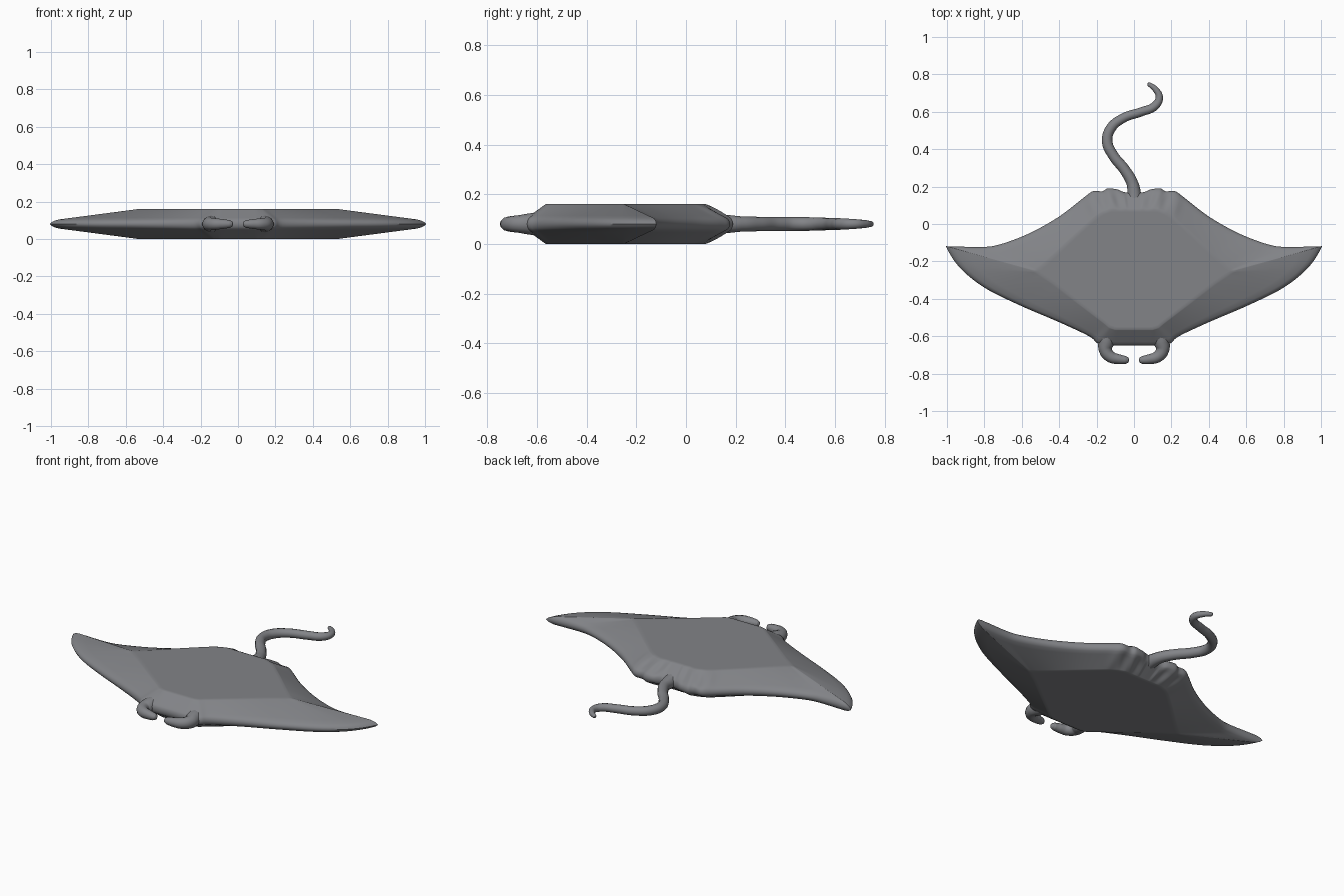
import bpy
import bmesh
import math
from mathutils import Vector

if "Cube" in bpy.data.objects:
    bpy.data.objects.remove(bpy.data.objects["Cube"], do_unlink=True)

MID = 0.08          # height of the middle plane and half the body thickness
EDGE = 0.018        # half thickness of the rounded rim
STEPS = 6           # samples between two outline points

skin = bpy.data.materials.new("slate grey skin")
skin.use_nodes = True
skin.diffuse_color = (0.225, 0.23, 0.245, 1)
shader = skin.node_tree.nodes["Principled BSDF"]
shader.inputs["Base Color"].default_value = skin.diffuse_color
shader.inputs["Roughness"].default_value = 0.7

# Left half of the body, tail to mouth: rim x, y and matching flat-back x, y
HALF_BODY = [
    (0, .17, 0, .08), (.05, .17, .04, .08), (.09, .185, .07, .08),
    (.14, .19, .1, .08), (.17, .175, .13, .08), (.22, .175, .17, .065),
    (.27, .14, .22, .03), (.4, .04, .32, -.06), (.56, -.05, .42, -.155),
    (.72, -.11, .49, -.22), (.82, -.123, .52, -.245), (.98, -.12, .53, -.248),
    (1, -.13, .533, -.25), (.93, -.235, .53, -.255), (.8, -.34, .51, -.265),
    (.61, -.435, .43, -.32), (.4, -.525, .29, -.43), (.24, -.6, .16, -.53),
    (.19, -.64, .13, -.555), (.1, -.65, .1, -.565), (0, -.65, 0, -.565),
]


def smooth_point(a, b, c, d, t):
    """Point on the smooth curve from b to c."""
    return b + (c - a) * (t / 2) + (a * 2 - b * 5 + c * 4 - d) * (t * t / 2) \
        + (b * 3 - a - c * 3 + d) * (t ** 3 / 2)


def sample_rings():
    """Closed rim and matching flat-back edge, mirrored left to right."""
    mirrored = [(-rx, ry, -fx, fy) for rx, ry, fx, fy in HALF_BODY[-2:0:-1]]
    rows = HALF_BODY + mirrored
    rim = [Vector(row[:2]) for row in rows]
    flat = [Vector(row[2:]) for row in rows]
    count = len(rows)
    pairs = []
    for i in range(count):
        nxt = (i + 1) % count
        for step in range(STEPS):
            t = step / STEPS
            outer = smooth_point(rim[i - 1], rim[i], rim[nxt], rim[(i + 2) % count], t)
            pairs.append((outer, flat[i].lerp(flat[nxt], t)))
    return pairs


def half_height(t, outer):
    """Half thickness between the rim (t = 0) and the flat back (t = 1)."""
    height = EDGE * math.sqrt(min(1, t / 0.08)) + (MID - EDGE) * t
    if outer.y > 0.1 and 0.05 < abs(outer.x) < 0.28:
        # soft folds along the trailing edge
        height += 0.02 * t * (1 - t) * math.sin(abs(outer.x) * math.tau / 0.1 - 1.5)
    return height


def finish(obj, angle):
    bpy.ops.object.select_all(action="DESELECT")
    obj.select_set(True)
    bpy.context.view_layer.objects.active = obj
    if obj.type == "CURVE":
        bpy.ops.object.convert(target="MESH")
        obj = bpy.context.object
    bpy.ops.object.shade_smooth_by_angle(angle=math.radians(angle))


def build_body():
    pairs = sample_rings()
    centre = Vector((0, -0.24))
    bm = bmesh.new()
    rim = [bm.verts.new((p.x, p.y, MID)) for p, _ in pairs]
    for side in (1, -1):
        rings = [rim]
        for t in (0.02, 0.05, 0.1, 0.25, 0.4, 0.55, 0.7, 0.85, 0.96):
            ring = []
            for outer, inner in pairs:
                p = outer.lerp(inner, t)
                ring.append(bm.verts.new((p.x, p.y, MID + side * half_height(t, outer))))
            rings.append(ring)
        # flat back or belly, with a narrow border that keeps its shading level
        for scale in (1, 0.95):
            ring = []
            for _, inner in pairs:
                p = centre.lerp(inner, scale)
                ring.append(bm.verts.new((p.x, p.y, MID + side * MID)))
            rings.append(ring)
        for low, high in zip(rings, rings[1:]):
            for i in range(len(low)):
                bm.faces.new((low[i - 1], low[i], high[i], high[i - 1]))
        bm.faces.new(rings[-1])
    bmesh.ops.recalc_face_normals(bm, faces=bm.faces)
    mesh = bpy.data.meshes.new("body_and_wings")
    bm.to_mesh(mesh)
    bm.free()
    mesh.materials.append(skin)
    body = bpy.data.objects.new("body_and_wings", mesh)
    bpy.context.collection.objects.link(body)
    finish(body, 50)


def build_tube(name, points, mirror=1):
    """Tapered round tube through points of x, y and radius."""
    curve = bpy.data.curves.new(name, "CURVE")
    curve.dimensions = "3D"
    curve.bevel_depth = 1
    curve.bevel_resolution = 4
    curve.resolution_u = 8
    curve.use_fill_caps = True
    spline = curve.splines.new("BEZIER")
    spline.bezier_points.add(len(points) - 1)
    for knot, (x, y, radius) in zip(spline.bezier_points, points):
        knot.co = (x * mirror, y, MID)
        knot.radius = radius
        knot.handle_left_type = knot.handle_right_type = "AUTO"
    curve.materials.append(skin)
    tube = bpy.data.objects.new(name, curve)
    bpy.context.collection.objects.link(tube)
    finish(tube, 60)


build_body()

# Whip tail
build_tube("tail", [
    (0, .1, .045), (0, .17, .036), (-.01, .22, .031), (-.05, .29, .029),
    (-.11, .365, .028), (-.143, .44, .028), (-.125, .51, .027),
    (-.06, .565, .025), (.04, .6, .024), (.11, .63, .023),
    (.135, .675, .02), (.115, .72, .016), (.08, .747, .011), (.073, .752, .004),
])

# Curled horns either side of the mouth
HORN = [
    (.13, -.56, .05), (.148, -.63, .043), (.152, -.675, .035),
    (.125, -.71, .031), (.08, -.723, .026), (.045, -.727, .021),
    (.032, -.727, .015), (.026, -.727, .005),
]
build_tube("left_horn", HORN)
build_tube("right_horn", HORN, mirror=-1)
